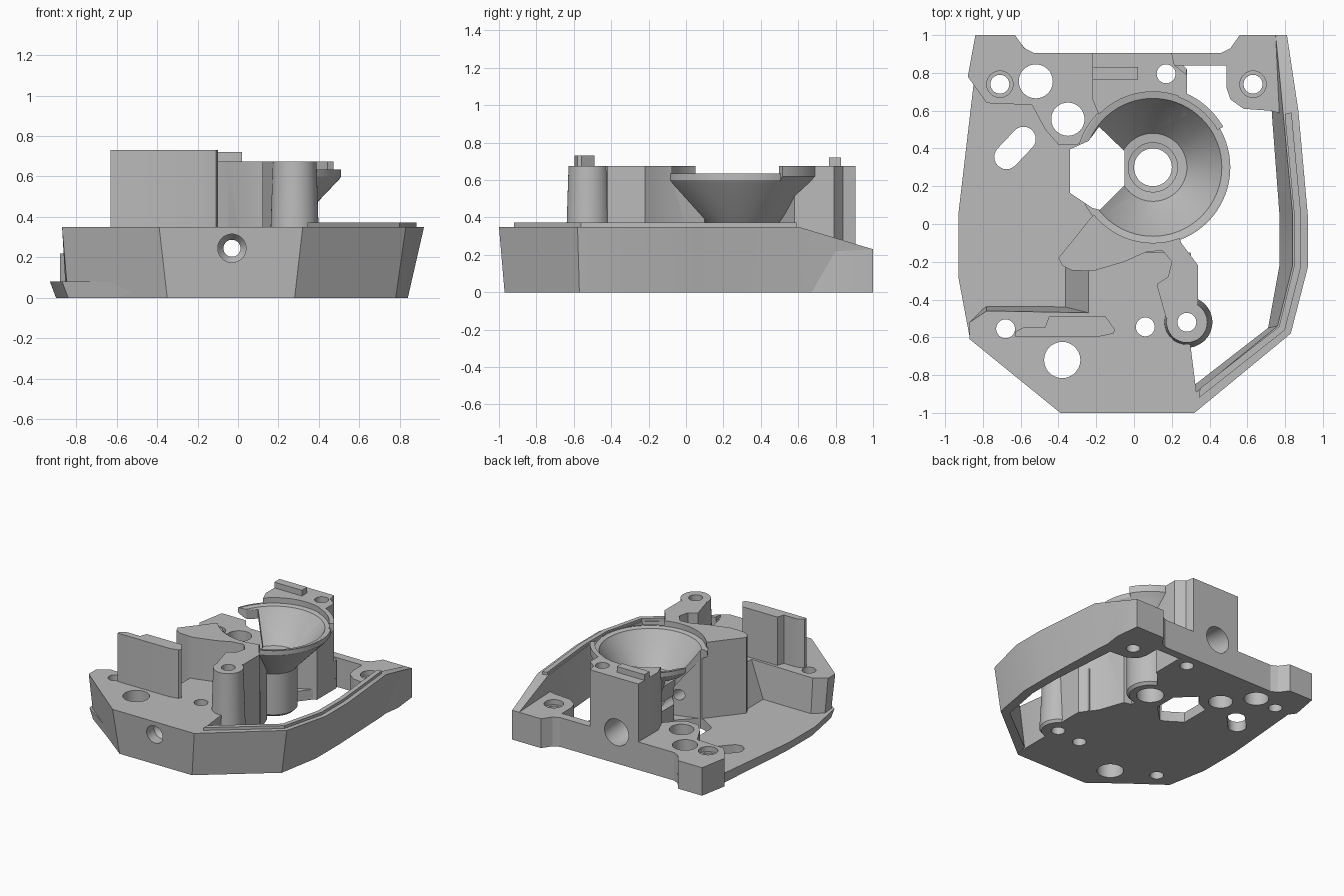
import bpy, bmesh
from math import cos, sin, radians, tau
from mathutils import Vector

cube = bpy.data.objects.get("Cube")
if cube:
    bpy.data.objects.remove(cube, do_unlink=True)

grey = bpy.data.materials.new("plain grey")
grey.use_nodes = True
tone = (0.5, 0.5, 0.5, 1)
grey.diffuse_color = tone
grey.node_tree.nodes["Principled BSDF"].inputs["Base Color"].default_value = tone


def loft(name, rings):
    """Closed solid through rings of equal point count."""
    bm = bmesh.new()
    rows = [[bm.verts.new(p) for p in ring] for ring in rings]
    n = len(rows[0])
    for a, b in zip(rows, rows[1:]):
        for i in range(n):
            j = (i + 1) % n
            bm.faces.new((a[i], a[j], b[j], b[i]))
    bm.faces.new(rows[0][::-1])
    bm.faces.new(rows[-1])
    bmesh.ops.recalc_face_normals(bm, faces=bm.faces)
    mesh = bpy.data.meshes.new(name)
    bm.to_mesh(mesh)
    bm.free()
    mesh.materials.append(grey)
    obj = bpy.data.objects.new(name, mesh)
    bpy.context.scene.collection.objects.link(obj)
    return obj


def prism(name, low, z0, z1, high=None):
    return loft(name, [[(x, y, z0) for x, y in low],
                       [(x, y, z1) for x, y in (high or low)]])


def lathe(name, u, v, profile, axis="z", sides=48):
    """Revolve (radius, height) pairs about an upright or a front-to-back axis."""
    rings = []
    for r, t in profile:
        ring = []
        for k in range(sides):
            a, b = u + r * cos(tau * k / sides), v + r * sin(tau * k / sides)
            ring.append((a, b, t) if axis == "z" else (a, t, b))
        rings.append(ring)
    return loft(name, rings)


def cut(obj, cutters):
    for c in cutters:
        m = obj.modifiers.new("cut", "BOOLEAN")
        m.operation, m.solver, m.object = "DIFFERENCE", "EXACT", c
    bpy.context.view_layer.update()
    graph = bpy.context.evaluated_depsgraph_get()
    mesh = bpy.data.meshes.new_from_object(obj.evaluated_get(graph))
    obj.modifiers.clear()
    obj.data = mesh


# Floor and low right-hand lip
floor_low = [(-.82, .99), (-.63, .99), (-.55, .9), (.2, .9), (.28, .82), (.28, .6),
             (.12, .4), (.12, .1), (.25, -.1), (.33, -.22), (.33, -.4), (.29, -.65),
             (.27, -.96), (-.35, -.96), (-.84, -.6), (-.9, -.28), (-.9, .05)]
floor_top = floor_low[:-3] + [(-.87, -.6), (-.93, -.28), (-.93, .05)]
floor = prism("floor", floor_low, 0, .08, floor_top)

# Front deck with tapered outside and ramped inside
deck_low = [(-.35, -.97), (.28, -.97), (.3, -.86), (.3, -.65), (.32, -.3), (.3, -.15),
            (-.4, -.15), (-.4, -.43), (-.78, -.43), (-.85, -.5), (-.84, -.59)]
deck_top = [(-.39, -1), (.32, -1), (.33, -.89), (.3, -.65), (.32, -.3), (.3, -.15),
            (-.24, -.15), (-.24, -.47), (-.78, -.46), (-.87, -.52), (-.87, -.61)]
deck = prism("front_deck", deck_low, 0, .35, deck_top)

# Left wall: outer bottom, outer top, inner top, inner bottom, height
stations = [((.28, -.97), (.32, -1), (.33, -.89), (.31, -.86), .35),
            ((.78, -.57), (.83, -.58), (.76, -.54), (.71, -.55), .35),
            ((.84, -.23), (.92, -.23), (.84, -.22), (.77, -.22), .35),
            ((.84, .05), (.92, .05), (.84, .05), (.77, .05), .35),
            ((.82, .6), (.87, .6), (.79, .58), (.73, .58), .35),
            ((.78, 1), (.81, 1), (.75, 1), (.71, 1), .23)]
loft("left_wall", [[(*ob, 0), (*ot, z), (*it, z), (*ib, 0)]
                   for ob, ot, it, ib, z in stations])
rail = []
for ob, ot, it, ib, z in stations[:-1]:
    a, b = Vector((*it, z)), Vector((*ot, z))
    p, q = a.lerp(b, .1), a.lerp(b, .55)
    up = Vector((0, 0, .022))
    rail.append([p - up, p + up, q + up, q - up])
for p in rail[0]:
    p += Vector((.02, .03, 0))
loft("wall_rail", rail)

# Rear ledge and rear left ear
ledge = prism("rear_ledge", [
    (-.84, 1), (-.63, 1), (-.58, .93), (-.53, .905), (.2, .905), (.28, .82), (.25, .62),
    (-.17, .54), (-.24, .46), (-.3, .42), (-.4, .42), (-.47, .5), (-.54, .63),
    (-.78, .64), (-.88, .78)], 0, .22)
ear = prism("rear_left_ear", [
    (.56, 1), (.81, 1), (.83, .8), (.8, .58), (.72, .6), (.58, .61), (.51, .66),
    (.49, .72), (.49, .84), (.2, .84), (.2, .905), (.46, .905), (.51, .93)], 0, .23)

# Tall rear block with key tab
block = prism("rear_block", [
    (-.22, .905), (.2, .905), (.215, .84), (.28, .79), (.28, .58), (.08, .48),
    (-.12, .48), (-.17, .54), (-.22, .66)], 0, .675)
prism("key_tab", [(-.22, .765), (.02, .765), (.02, .83), (-.22, .83)], .66, .72)

# Tall central wall reaching to the front post
wall = prism("central_wall", [
    (-.19, .08), (-.4, -.18), (-.38, -.22), (-.33, -.245), (-.22, -.25), (-.05, -.2),
    (.06, -.15), (.15, -.14), (.2, -.2), (.18, -.28), (.12, -.32), (.17, -.5),
    (.28, -.5), (.34, -.42), (.34, -.22), (.25, -.1), (.18, .1), (0, .14)], 0, .675)
post = lathe("front_post", .28, -.52, [(.12, 0), (.135, .02), (.12, .3), (.108, .675)])

# Funnel bowl on its tube
bowl = lathe("funnel_bowl", .1, .3, [
    (.15, 0), (.17, .02), (.17, .34), (.2, .375), (.4, .585), (.41, .6), (.41, .635)], sides=72)
arc = [radians(a) for a in range(30, 71, 4)]
loft("bowl_rim", [[(.1 + r * cos(a), .3 + r * sin(a), z) for r, z in
                   ((.395, .58), (.43, .62), (.43, .675), (.395, .675))] for a in arc])

# Standing front plate
prism("front_plate", [
    (-.63, -.595), (-.18, -.595), (-.11, -.58), (-.1, -.56), (-.15, -.49), (-.45, -.49),
    (-.47, -.545), (-.58, -.545), (-.63, -.57)], .3, .73)


# Cutters
def drill(x, y, r, wide=0, shelf=0):
    steps = [(r, -.1), (r, 1)]
    if wide:
        steps[1:] = [(r, shelf), (wide, shelf), (wide, 1)]
    return lathe("drill", x, y, steps, sides=32)


ear_hole = drill(.63, .74, .05, .07, .19)
right_hole = drill(-.71, .74, .05, .07, .18)
big_hole = drill(-.52, .755, .09)
ring_hole = drill(-.35, .555, .088)
block_hole = drill(.17, .795, .05)
post_hole = drill(.28, -.52, .05)
deck_holes = [drill(-.68, -.555, .05), drill(.06, -.545, .05), drill(-.38, -.72, .096)]
slot_points = []
for k in range(26):
    a = radians(-45) + tau * (k % 13 if k < 13 else k - 1) / 24
    cx, cy = (-.585, .45) if k < 13 else (-.675, .355)
    slot_points.append((cx + .065 * cos(a), cy + .065 * sin(a)))
slot = prism("slot", slot_points, -.1, .5)
opening = prism("opening", [(-.05, .385), (-.185, .515), (-.24, .44), (-.34, .395),
                            (-.34, .165), (-.22, .085), (-.18, .075), (-.05, .205)], -.1, 1)
hollow = lathe("hollow", .1, .3, [(.1, -.1), (.1, .36), (.13, .365), (.13, .395), (.18, .4),
                                  (.36, .615), (.365, .625), (.4, .632), (.4, 1)], sides=72)
bore = lathe("bore", -.03, .245, [(.07, -1.2), (.07, -.9), (.042, -.86), (.042, .6),
                                  (.1, .72), (.11, 1.2)], "y")

jobs = {
    floor: deck_holes + [right_hole, big_hole, ring_hole, block_hole, post_hole,
                         slot, opening, hollow],
    deck: deck_holes + [post_hole, bore],
    ledge: [right_hole, big_hole, ring_hole, block_hole, opening, hollow, bore],
    ear: [ear_hole],
    block: [block_hole, opening, hollow, bore],
    wall: [post_hole, opening, hollow, bore],
    post: [post_hole],
    bowl: [opening, hollow, bore],
}
for part, tools in jobs.items():
    cut(part, tools)
for tool in {t for tools in jobs.values() for t in tools}:
    bpy.data.objects.remove(tool, do_unlink=True)

# Smooth the round surfaces, keep edges sharp
for obj in bpy.context.scene.objects:
    obj.select_set(obj.type == "MESH")
bpy.context.view_layer.objects.active = bowl
bpy.ops.object.shade_smooth_by_angle(angle=radians(25))
